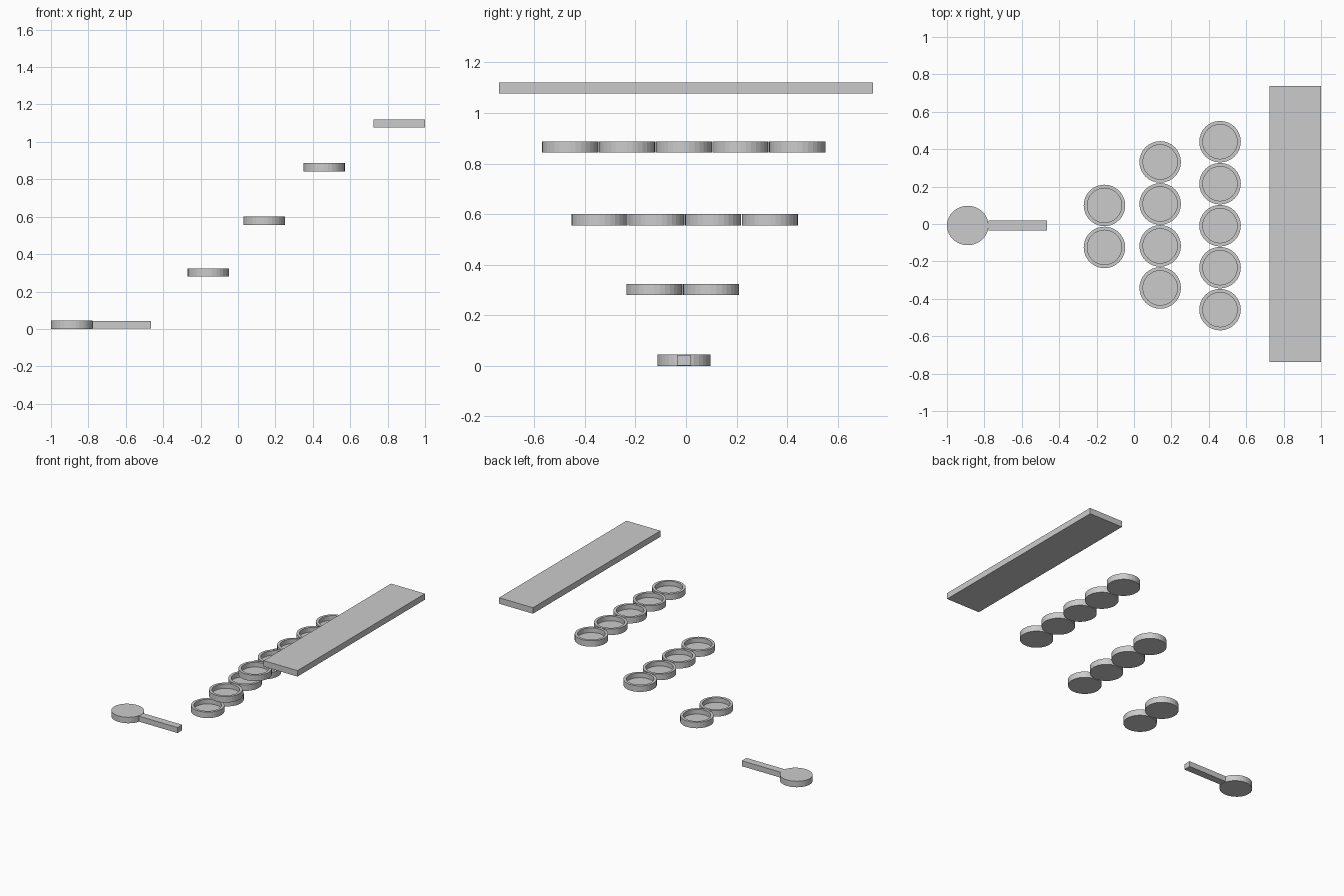
import bpy, bmesh
from math import cos, sin, pi

if "Cube" in bpy.data.objects:
    bpy.data.objects.remove(bpy.data.objects["Cube"])

SIDES = 32
THICK = 0.044


def finish(name, bm, loc):
    bmesh.ops.recalc_face_normals(bm, faces=bm.faces)
    me = bpy.data.meshes.new(name)
    bm.to_mesh(me)
    bm.free()
    ob = bpy.data.objects.new(name, me)
    ob.location = loc
    bpy.context.collection.objects.link(ob)
    return ob


def lathe(name, profile, loc, y_scale=1.0):
    """Flat-faced turned part from (radius, z) points, capped at both ends."""
    bm = bmesh.new()
    rings = [[bm.verts.new((r * cos(2 * pi * i / SIDES),
                            r * sin(2 * pi * i / SIDES) * y_scale, z))
              for i in range(SIDES)] for r, z in profile]
    for a, b in zip(rings, rings[1:]):
        for i in range(SIDES):
            j = (i + 1) % SIDES
            bm.faces.new((a[i], a[j], b[j], b[i]))
    bm.faces.new(rings[0])
    bm.faces.new(rings[-1])
    return finish(name, bm, loc)


def box(name, x0, x1, y0, y1, z0, z1):
    bm = bmesh.new()
    bmesh.ops.create_cube(bm, size=1)
    bmesh.ops.scale(bm, vec=(x1 - x0, y1 - y0, z1 - z0), verts=bm.verts)
    return finish(name, bm, ((x0 + x1) / 2, (y0 + y1) / 2, (z0 + z1) / 2))


# Paddle: solid disc head and bar handle
lathe("paddle_head", [(0.111, 0), (0.111, THICK)], (-0.889, -0.008, 0), 0.95)
box("paddle_handle", -0.779, -0.466, -0.035, 0.019, 0.002, 0.042)

# Rising rows of shallow open cups: count, x, y centre, base z
cup = [(0.111, 0), (0.111, THICK), (0.092, THICK), (0.092, 0.01)]
for row, (count, x, yc, z) in enumerate([(2, -0.158, -0.013, 0.28),
                                         (4, 0.14, -0.005, 0.556),
                                         (5, 0.46, -0.009, 0.843)], 1):
    for i in range(count):
        y = yc + (i - (count - 1) / 2) * 0.2245
        lathe(f"cup_row{row}_{i + 1}", cup, (x, y, z))

# Long flat plank at the top
box("top_plank", 0.725, 1.0, -0.739, 0.739, 1.077, 1.121)
